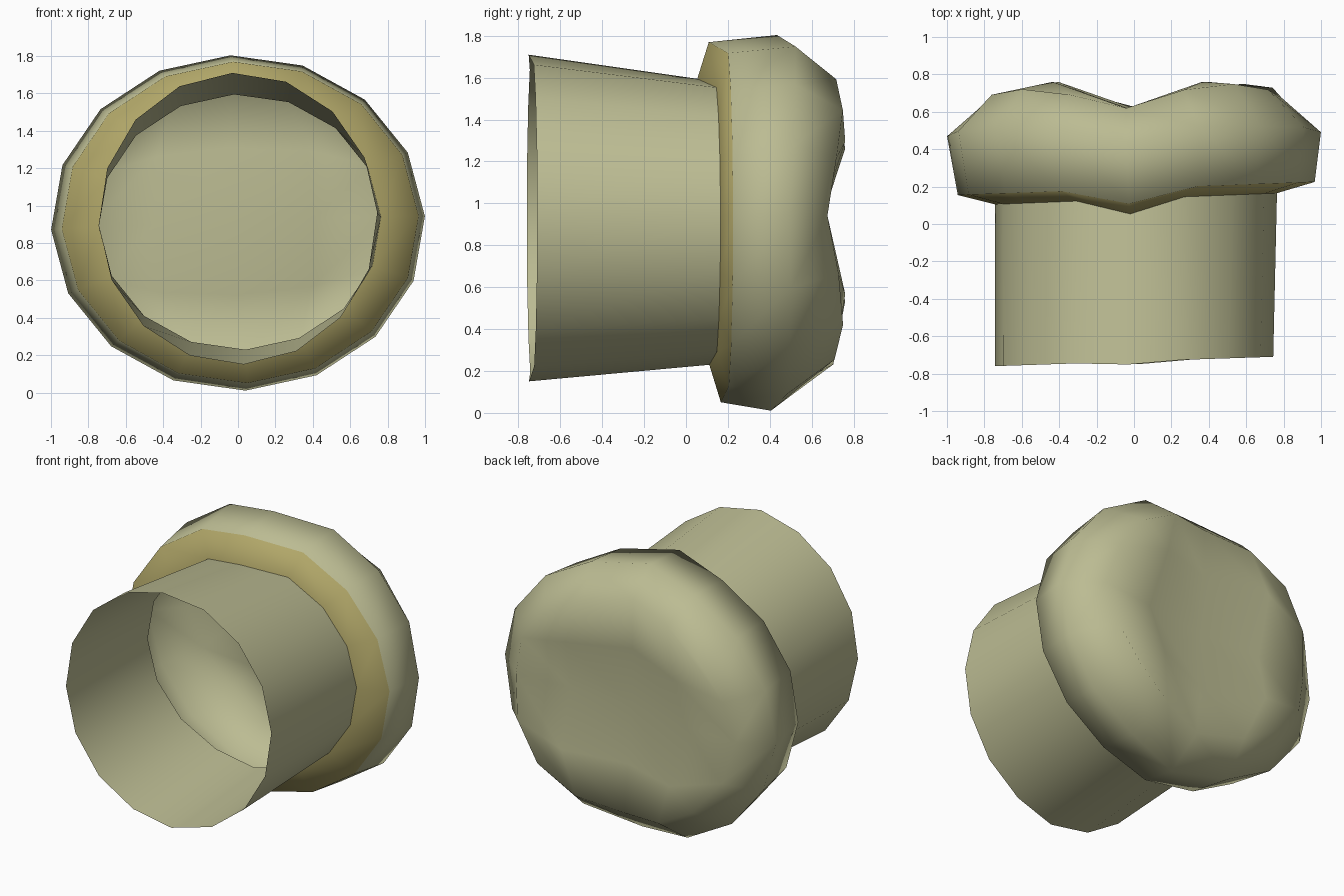
import bpy, bmesh, math

if "Cube" in bpy.data.objects:
    bpy.data.objects.remove(bpy.data.objects["Cube"])

N = 16
PHASE = math.radians(2.3)


def material(name, col):
    m = bpy.data.materials.new(name)
    m.diffuse_color = (*col, 1.0)
    m.use_nodes = True
    m.node_tree.nodes["Principled BSDF"].inputs["Base Color"].default_value = m.diffuse_color
    return m


olive = material("pale olive", (0.50, 0.50, 0.29))
ochre = material("ochre", (0.44, 0.385, 0.14))


def ring(cx, cz, rx, rz, depth):
    """Slightly turned ellipse of N points, depth(i, angle) gives y."""
    pts = []
    for i in range(N):
        a = 2 * math.pi * i / N + PHASE
        pts.append((cx + rx * math.cos(a), depth(i, a), cz + rz * math.sin(a)))
    return pts


def strip(bm, a, b, mat=0):
    for i in range(N):
        j = (i + 1) % N
        bm.faces.new((a[i], b[i], b[j], a[j])).material_index = mat


def finish(bm, name, mats):
    me = bpy.data.meshes.new(name)
    for f in bm.faces:
        f.smooth = True
    bm.to_mesh(me)
    bm.free()
    for m in mats:
        me.materials.append(m)
    ob = bpy.data.objects.new(name, me)
    bpy.context.collection.objects.link(ob)


def add(bm, pts):
    return [bm.verts.new(p) for p in pts]


# Rings, front to back (index 4 is the top, 12 the bottom)
mouth = ring(0.0, 0.93, 0.745, 0.78, lambda i, a: -0.735 + 0.025 * math.cos(a)
             - (0.015 if i in (4, 12) else 0))
neck = ring(0.01, 0.912, 0.755, 0.683, lambda i, a: 0.135 + 0.03 * math.cos(a)
            - {4: 0.08, 12: 0.025}.get(i, 0))
lip = ring(0.012, 0.91, 0.955, 0.86, lambda i, a: 0.19 + 0.035 * math.cos(a)
           - {4: 0.08, 12: 0.025}.get(i, 0))
rim = ring(0.0, 0.907, 1.0, 0.897, lambda i, a: 0.50 + 0.01 * math.cos(a)
           + 0.02 * math.sin(a) - {0: 0.02, 8: 0.02, 4: 0.085, 12: 0.075}.get(i, 0))
# the shoulder dips where the cross-shaped hollow meets it
shoulder_y = (0.655, 0.70, 0.735, 0.71)
shoulder = ring(-0.01, 0.912, 0.80, 0.725, lambda i, a: shoulder_y[i % 4]
                + 0.02 * math.cos(a) - (0.035 if i in (4, 12) else 0))

# Open tube
bm = bmesh.new()
strip(bm, add(bm, mouth), add(bm, neck))
finish(bm, "tube", [olive])

# Cap: ochre collar, rounded side, and a four by four grid with a dip
bm = bmesh.new()
r0, r1, r2, edge = (add(bm, r) for r in (neck, lip, rim, shoulder))
strip(bm, r0, r1, 1)
strip(bm, r1, r2)
strip(bm, r2, edge)
grid = {}
for i in range(5):
    for j in range(5):
        u, v = i - 2, j - 2
        if max(abs(u), abs(v)) == 2:
            grid[i, j] = edge[round(math.atan2(v, u) / (math.pi / 8)) % N]
        else:
            n = abs(u) + abs(v)
            y = (0.60, 0.64 if u else 0.62, 0.76)[n]
            s = 0.43 if n == 1 else 0.40
            x, z = u * s, v * s * 0.91
            c, t = math.cos(PHASE), math.sin(PHASE)
            grid[i, j] = bm.verts.new((x * c - z * t - 0.02, y, x * t + z * c + 0.915))
for i in range(4):
    for j in range(4):
        bm.faces.new((grid[i, j], grid[i, j + 1], grid[i + 1, j + 1], grid[i + 1, j]))
finish(bm, "cap", [olive, ochre])
